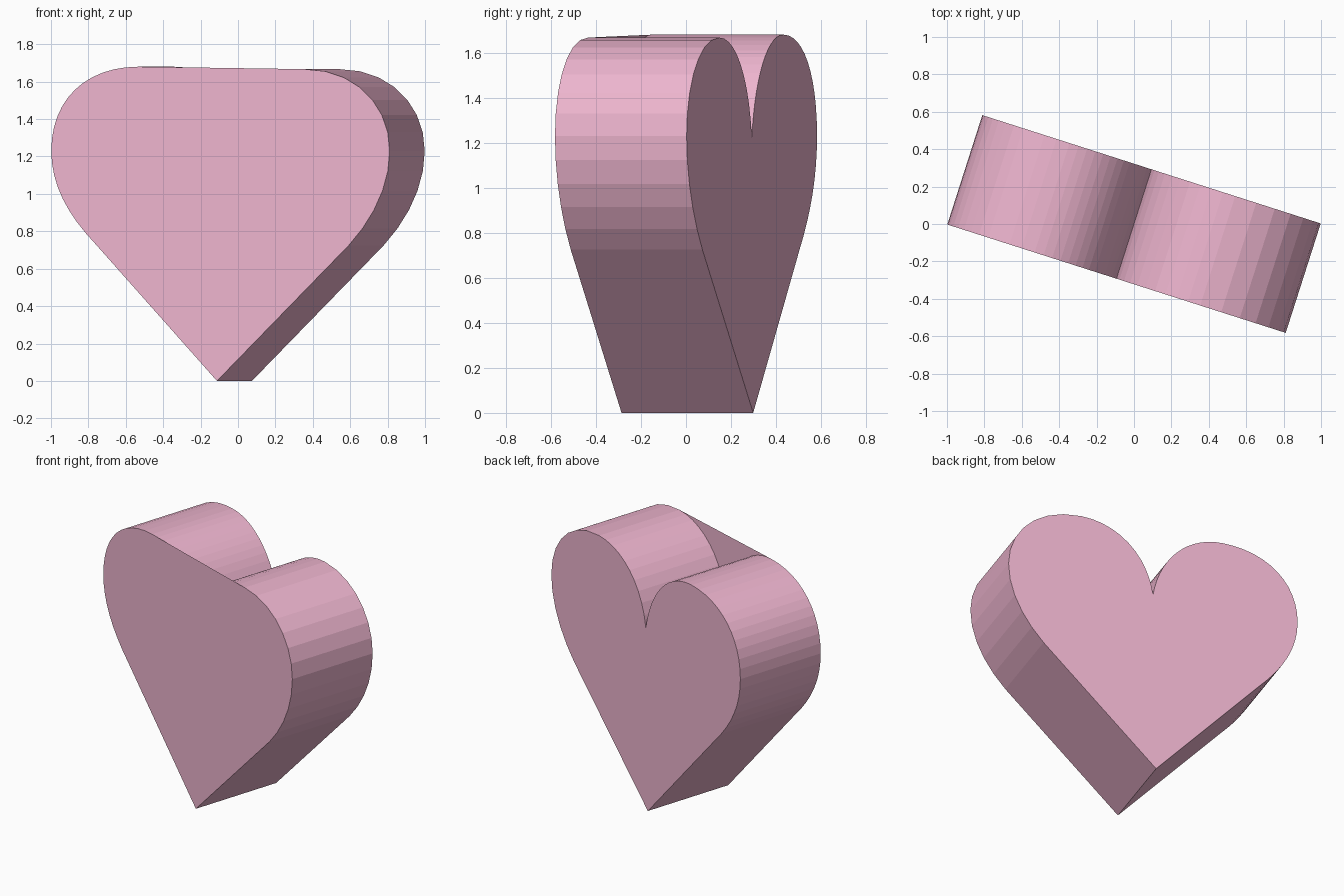
import bpy, bmesh, math
from mathutils import Vector, Matrix
from mathutils.geometry import interpolate_bezier

if "Cube" in bpy.data.objects:
    bpy.data.objects.remove(bpy.data.objects["Cube"])

HALF_DEPTH = 0.307
ANGLE = math.radians(-17.75)


def arc(a, ha, hb, b, n):
    """Sample a bezier in the (width, height) plane, leaving out the last point."""
    pts = interpolate_bezier(*[Vector((p[0], p[1], 0)) for p in (a, ha, hb, b)], n + 1)
    return [(p.x, p.y) for p in pts[:-1]]


# Heart outline, counter-clockwise from the bottom tip
tip, notch = (-0.02, 0.0), (0.0, 1.22)
r_low, r_side, r_top = (0.72, 0.725), (0.95, 1.23), (0.47, 1.667)
l_low, l_side, l_top = (-0.70, 0.73), (-0.95, 1.23), (-0.46, 1.68)
right_outer = [tip] + arc(r_low, (0.86, 0.87), (0.95, 1.05), r_side, 5) \
    + arc(r_side, (0.95, 1.47), (0.76, 1.667), r_top, 7)
inner = arc(r_top, (0.24, 1.667), (0.04, 1.50), notch, 10) \
    + arc(notch, (-0.04, 1.48), (-0.22, 1.68), l_top, 14)
left_outer = arc(l_top, (-0.76, 1.68), (-0.95, 1.50), l_side, 12) \
    + arc(l_side, (-0.95, 1.05), (-0.86, 0.89), l_low, 8) + [l_low]
outline = right_outer + inner + left_outer

# Side walls and notched back face
bm = bmesh.new()
front = [bm.verts.new((u, -HALF_DEPTH, z)) for u, z in outline]
back = [bm.verts.new((u, HALF_DEPTH, z)) for u, z in outline]
n = len(outline)
for i in range(n):
    j = (i + 1) % n
    bm.faces.new((front[i], back[i], back[j], front[j]))
bm.faces.new(back[::-1])

# Front face runs straight across the notch, from lobe top to lobe top
start = len(right_outer)
end = start + len(inner)
bm.faces.new(front[:start + 1] + front[end:])

bm.transform(Matrix.Rotation(ANGLE, 4, 'Z'))
mesh = bpy.data.meshes.new("heart")
bm.to_mesh(mesh)
bm.free()

pink = bpy.data.materials.new("pink")
pink.diffuse_color = (0.85, 0.46, 0.62, 1)
pink.use_nodes = True
pink.node_tree.nodes["Principled BSDF"].inputs["Base Color"].default_value = pink.diffuse_color
mesh.materials.append(pink)
heart = bpy.data.objects.new("heart", mesh)
bpy.context.collection.objects.link(heart)
